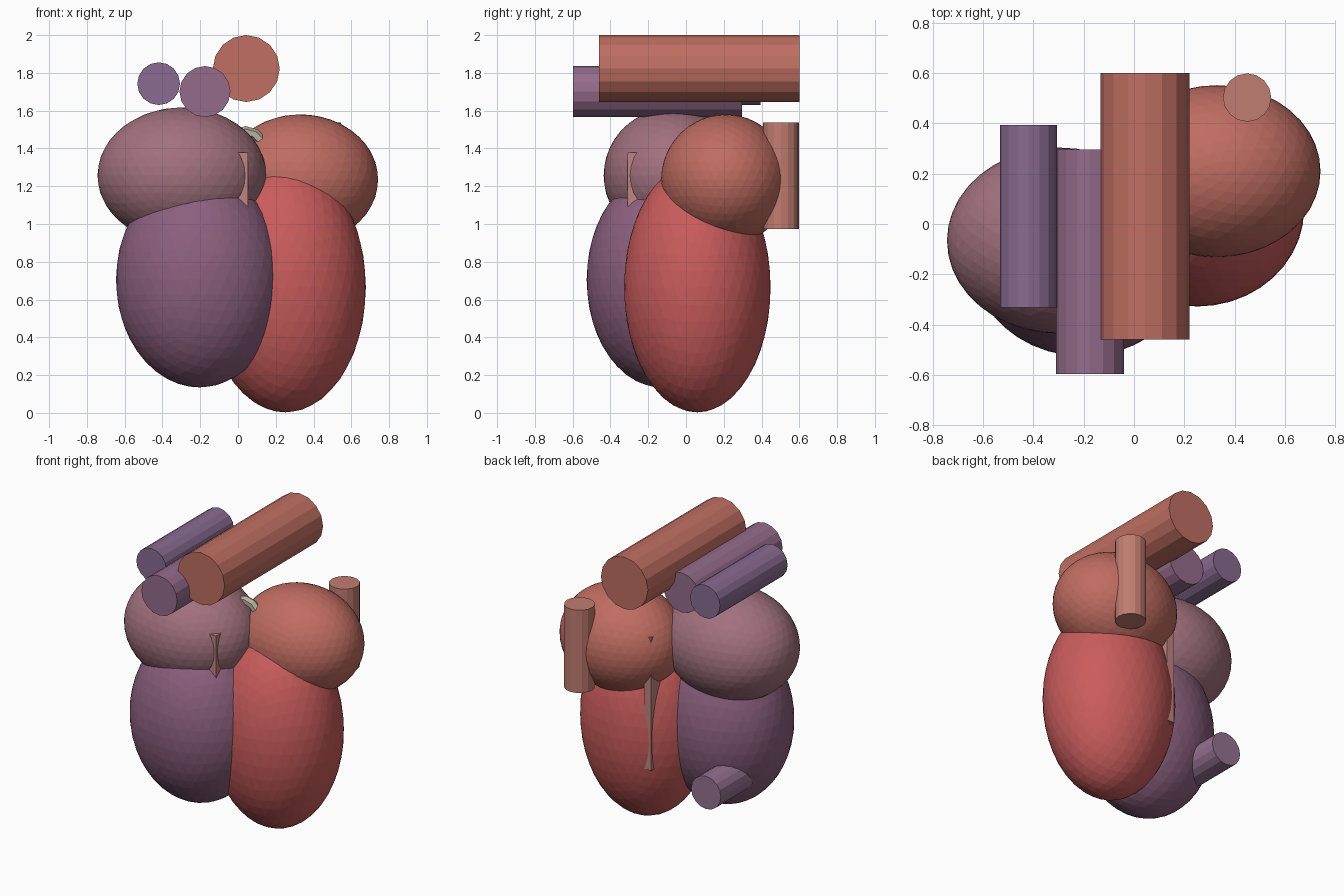
import bpy
import math

if "Cube" in bpy.data.objects:
    bpy.data.objects.remove(bpy.data.objects["Cube"])


def paint(obj, name, rgb):
    """Name the object and give it a flat colour (0-255 display values)."""
    obj.name = name
    mat = bpy.data.materials.new(name + "_colour")
    mat.diffuse_color = (*[(c / 255) ** 2.2 for c in rgb], 1)
    mat.use_nodes = True
    mat.node_tree.nodes["Principled BSDF"].inputs["Base Color"].default_value = mat.diffuse_color
    obj.data.materials.append(mat)
    return obj


def chamber(name, centre, radii, rgb):
    """Faceted ellipsoid."""
    bpy.ops.mesh.primitive_ico_sphere_add(subdivisions=4, radius=1, location=centre)
    obj = bpy.context.object
    obj.scale = radii
    return paint(obj, name, rgb)


def vessel(name, centre, radius, length, rgb, along_y=True):
    """Sixteen-sided tube lying along y, or standing along z."""
    bpy.ops.mesh.primitive_cylinder_add(
        vertices=16, radius=radius, depth=length, location=centre,
        rotation=(math.pi / 2 if along_y else 0, 0, 0))
    return paint(bpy.context.object, name, rgb)


# four heart chambers
chamber("left_ventricle", (0.252, 0.06, 0.665), (0.425, 0.388, 0.662), (200, 92, 92))
chamber("right_ventricle", (-0.203, -0.131, 0.705), (0.443, 0.395, 0.57), (138, 96, 125))
chamber("left_atrium", (0.33, 0.21, 1.235), (0.412, 0.342, 0.345), (190, 108, 97))
chamber("right_atrium", (-0.297, -0.066, 1.257), (0.447, 0.37, 0.36), (160, 112, 125))

# great vessels running front to back
vessel("aorta", (0.044, 0.07, 1.823), 0.177, 1.06, (190, 110, 98))
vessel("pulmonary_artery", (-0.175, -0.15, 1.701), 0.135, 0.894, (147, 107, 138))
vessel("upper_vena_cava", (-0.42, 0.031, 1.743), 0.113, 0.727, (135, 106, 143))
vessel("lower_vena_cava", (-0.42, 0.16, 0.438), 0.112, 0.45, (147, 112, 143))

# upright vein at the back of the left atrium
vessel("pulmonary_vein", (0.45, 0.503, 1.255), 0.096, 0.564, (192, 124, 112), False)

# dividing wall between the two sides
bpy.ops.mesh.primitive_cube_add(size=1, location=(0.025, 0.035, 0.925))
septum = bpy.context.object
septum.scale = (0.054, 0.69, 0.905)
paint(septum, "septum", (190, 132, 128))

# valve ring that peeks out between the atria
bpy.ops.mesh.primitive_torus_add(
    major_segments=12, minor_segments=6, major_radius=0.095, minor_radius=0.03,
    location=(0.04, 0.03, 1.393), rotation=(math.pi / 2, 0, 0))
paint(bpy.context.object, "valve_ring", (180, 175, 160))
